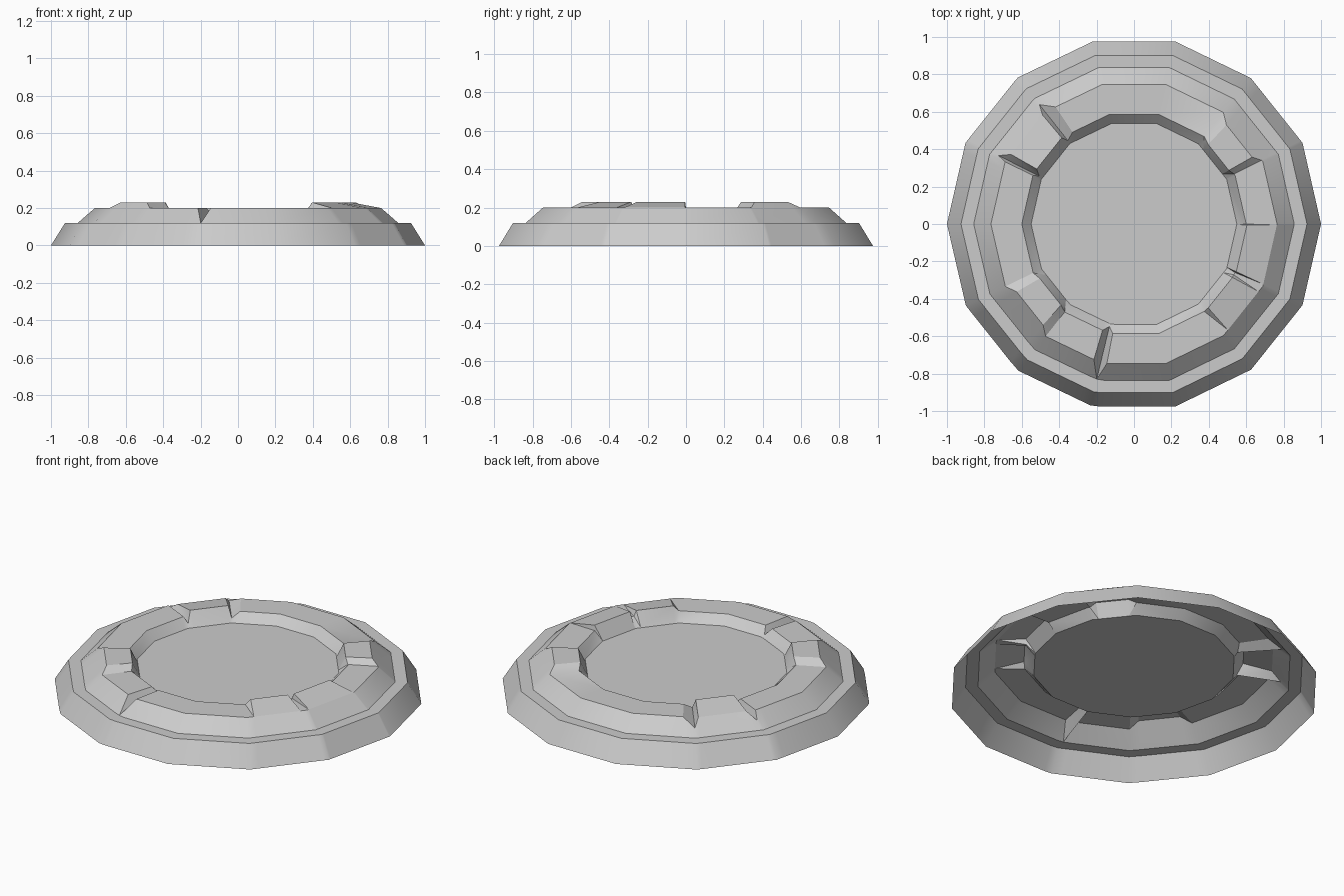
import bpy
import bmesh
from math import cos, sin, pi, radians

cube = bpy.data.objects.get("Cube")
if cube:
    bpy.data.objects.remove(cube)

SIDES = 14
STEP = 2 * pi / SIDES
BASE, LEDGE, TOP, HIGH, FLOOR = 0.0, 0.12, 0.2, 0.23, 0.15


def ring_point(radius, angle, z):
    """Point on a regular polygon ring at the given angle."""
    r = radius * cos(STEP / 2) / cos(angle % STEP - STEP / 2)
    return (r * cos(angle), r * sin(angle), z)


# Rim states: (outer radius, outer z, inner radius, inner z)
FLAT = (0.765, TOP, 0.6, TOP)
RAISED = (0.735, HIGH, 0.59, HIGH)
TILTED = (0.765, TOP, 0.605, HIGH)
GASH = (0.815, 0.16, 0.57, 0.17)
DEEP_GASH = (0.855, LEDGE, 0.565, 0.16)

# Damage around the rim: angle in degrees and rim state
stations = {
    26.6: FLAT, 29.5: RAISED, 47: RAISED, 51.3: FLAT,
    123.8: FLAT, 128.4: GASH, 130: TILTED, 150.5: TILTED, 153.2: GASH, 157: FLAT,
    205.9: FLAT, 210: RAISED, 228: RAISED, 231.8: FLAT,
    253.5: FLAT, 256.5: DEEP_GASH, 259: FLAT,
    308.8: FLAT, 311.5: TILTED, 331.5: TILTED, 333: FLAT, 335: TILTED, 359.6: TILTED,
}
spans = ((26.6, 51.3, RAISED), (130, 150.5, TILTED), (205.9, 231.8, RAISED),
         (311.5, 331.5, TILTED), (335, 359.6, TILTED))

# Polygon corners take the state of the span they lie in
for k in range(SIDES):
    corner = k * 360 / SIDES
    if all(abs(corner - a) > 0.7 for a in stations) or k == 0:
        stations[corner] = next((s for a, b, s in spans if a < corner < b), FLAT)

# Stone base: open shell skinned from station to station
bm = bmesh.new()
columns = []
for degrees in sorted(stations):
    ro, zo, ri, zi = stations[degrees]
    profile = ((1.0, BASE), (0.925, LEDGE), (0.857, LEDGE), (ro, zo), (ri, zi), (0.55, FLOOR))
    columns.append([bm.verts.new(ring_point(r, radians(degrees), z)) for r, z in profile])

for a, b in zip(columns, columns[1:] + columns[:1]):
    for i in range(len(a) - 1):
        bm.faces.new((a[i], b[i], b[i + 1], a[i + 1]))
bm.faces.new([c[-1] for c in columns])

# Split twisted rim faces so every facet is flat
twisted = [f for f in bm.faces if len(f.verts) == 4 and
           abs((f.verts[3].co - f.verts[0].co).dot(
               (f.verts[1].co - f.verts[0].co).cross(f.verts[2].co - f.verts[0].co))) > 1e-6]
bmesh.ops.triangulate(bm, faces=twisted)

mesh = bpy.data.meshes.new("stone_base")
bm.to_mesh(mesh)
bm.free()
base = bpy.data.objects.new("stone_base", mesh)
bpy.context.collection.objects.link(base)

# Plain grey
grey = bpy.data.materials.new("stone_grey")
grey.use_nodes = True
colour = (0.6, 0.6, 0.6, 1)
grey.diffuse_color = colour
grey.node_tree.nodes["Principled BSDF"].inputs["Base Color"].default_value = colour
mesh.materials.append(grey)

bpy.context.view_layer.objects.active = base
base.select_set(True)
bpy.ops.object.shade_smooth_by_angle(angle=radians(30))
